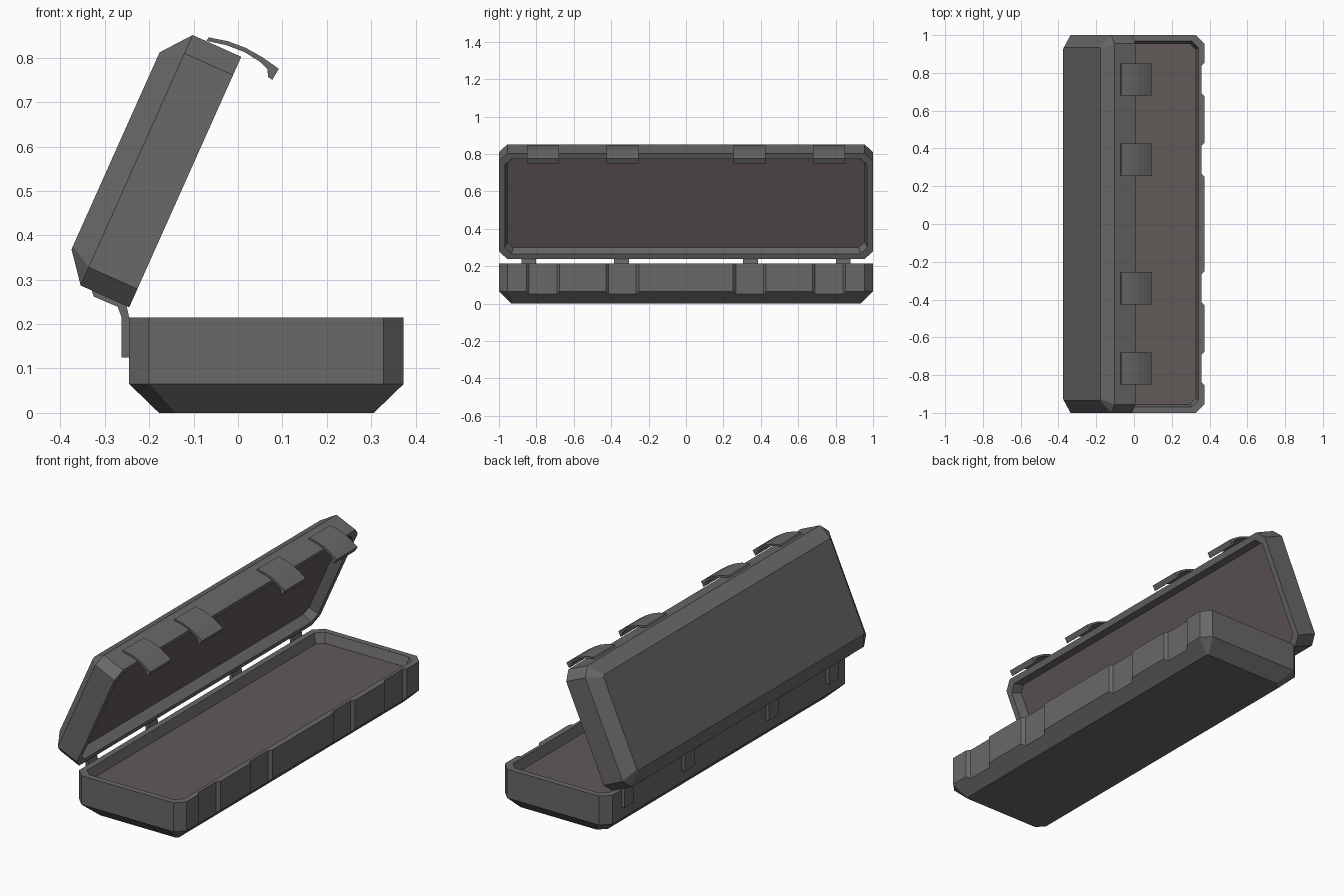
import bpy, bmesh, math
from mathutils import Matrix, Vector

if "Cube" in bpy.data.objects:
    bpy.data.objects.remove(bpy.data.objects["Cube"])


def material(name, rgb):
    m = bpy.data.materials.new(name)
    m.diffuse_color = (*rgb, 1)
    m.use_nodes = True
    m.node_tree.nodes["Principled BSDF"].inputs["Base Color"].default_value = m.diffuse_color
    return m


GREY = material("dark_grey", (0.14, 0.14, 0.14))
LINING = material("brown_lining", (0.12, 0.10, 0.098))
WIDTH = 0.618          # case depth along x, measured from the hinge edge
BACK_X = -0.245
LATCH_Y = (-0.765, -0.34, 0.34, 0.765)
HINGE_Y = (-0.84, -0.345, 0.345, 0.84)


def make_object(name, bm, mats):
    bmesh.ops.recalc_face_normals(bm, faces=bm.faces)
    mesh = bpy.data.meshes.new(name)
    bm.to_mesh(mesh)
    bm.free()
    for m in mats:
        mesh.materials.append(m)
    ob = bpy.data.objects.new(name, mesh)
    bpy.context.collection.objects.link(ob)
    return ob


def octagon(inset, z, back_cut, front_cut):
    """Rectangle with clipped corners, hinge edge at x = 0."""
    x0, x1, y = inset, WIDTH - inset, 1 - inset
    b, f = back_cut, front_cut
    return [(x0 + b, -y, z), (x1 - f, -y, z), (x1, -y + f, z), (x1, y - f, z),
            (x1 - f, y, z), (x0 + b, y, z), (x0, y - b, z), (x0, -y + b, z)]


def tray(name, rings, matrix):
    """Loft clipped rectangles from outer panel round the rim to the lining."""
    bm = bmesh.new()
    loops = [[bm.verts.new(p) for p in octagon(*r)] for r in rings]
    bm.faces.new(loops[0])
    for a, b in zip(loops, loops[1:]):
        for i in range(8):
            j = (i + 1) % 8
            bm.faces.new((a[i], a[j], b[j], b[i]))
    bm.faces.new(loops[-1]).material_index = 1
    bm.transform(matrix)
    return make_object(name, bm, (GREY, LINING))


def prism(name, profile, y, width):
    """Extrude an xz profile along y."""
    bm = bmesh.new()
    face = bm.faces.new([bm.verts.new((px, y - width / 2, pz)) for px, pz in profile])
    new = bmesh.ops.extrude_face_region(bm, geom=[face])["geom"]
    bmesh.ops.translate(bm, vec=(0, width, 0),
                        verts=[v for v in new if isinstance(v, bmesh.types.BMVert)])
    return make_object(name, bm, (GREY,))


# Lower tray
base = tray("base_tray", [
    (0.067, 0.0, 0.038, 0.008), (0, 0.065, 0.045, 0.045), (0, 0.215, 0.045, 0.045),
    (0.031, 0.215, 0.036, 0.036), (0.045, 0.165, 0.032, 0.032),
], Matrix.Translation((BACK_X, 0, 0)))

# Latch recesses in the front wall of the tray
bm = bmesh.new()
for y in LATCH_Y:
    f = bm.faces.new([bm.verts.new((px, y + dy, -0.05)) for px, dy in
                      ((0.358, -0.074), (0.393, -0.109), (0.393, 0.109), (0.358, 0.074))])
    new = bmesh.ops.extrude_face_region(bm, geom=[f])["geom"]
    bmesh.ops.translate(bm, vec=(0, 0, 0.4),
                        verts=[v for v in new if isinstance(v, bmesh.types.BMVert)])
cutter = make_object("recess_cutter", bm, (GREY,))
cutter.hide_render = True
cutter.hide_set(True)
mod = base.modifiers.new("latch_recesses", "BOOLEAN")
mod.operation = 'DIFFERENCE'
mod.solver = 'EXACT'
mod.object = cutter

# Open lid, swung back about the hinge edge
swing = Matrix.Translation((BACK_X, 0, 0.238)) @ Matrix.Rotation(math.radians(-65.9), 4, 'Y')
tray("lid", [
    (0.066, 0.172, 0.008, 0.008), (0, 0.12, 0.045, 0.045), (0, 0, 0.045, 0.045),
    (0.031, 0, 0.036, 0.036), (0.045, 0.05, 0.032, 0.032),
], swing)

# Curved latches on the lid
latch = [(-0.066, 0.846), (-0.022, 0.837), (0.018, 0.822), (0.055, 0.801), (0.075, 0.78),
         (0.092, 0.775), (0.077, 0.75), (0.068, 0.757), (0.066, 0.775), (0.048, 0.792),
         (0.014, 0.813), (-0.025, 0.828), (-0.071, 0.838)]
latch[4] = (0.078, 0.785)
for i, y in enumerate(LATCH_Y):
    prism(f"latch_{i + 1}", latch, y, 0.172)

# Bent hinge straps
hinge = [(-0.262, 0.125), (-0.245, 0.125), (-0.245, 0.215), (-0.251, 0.241),
         (-0.330, 0.278), (-0.325, 0.262), (-0.271, 0.239), (-0.262, 0.215)]
for i, y in enumerate(HINGE_Y):
    prism(f"hinge_{i + 1}", hinge, y, 0.078)
